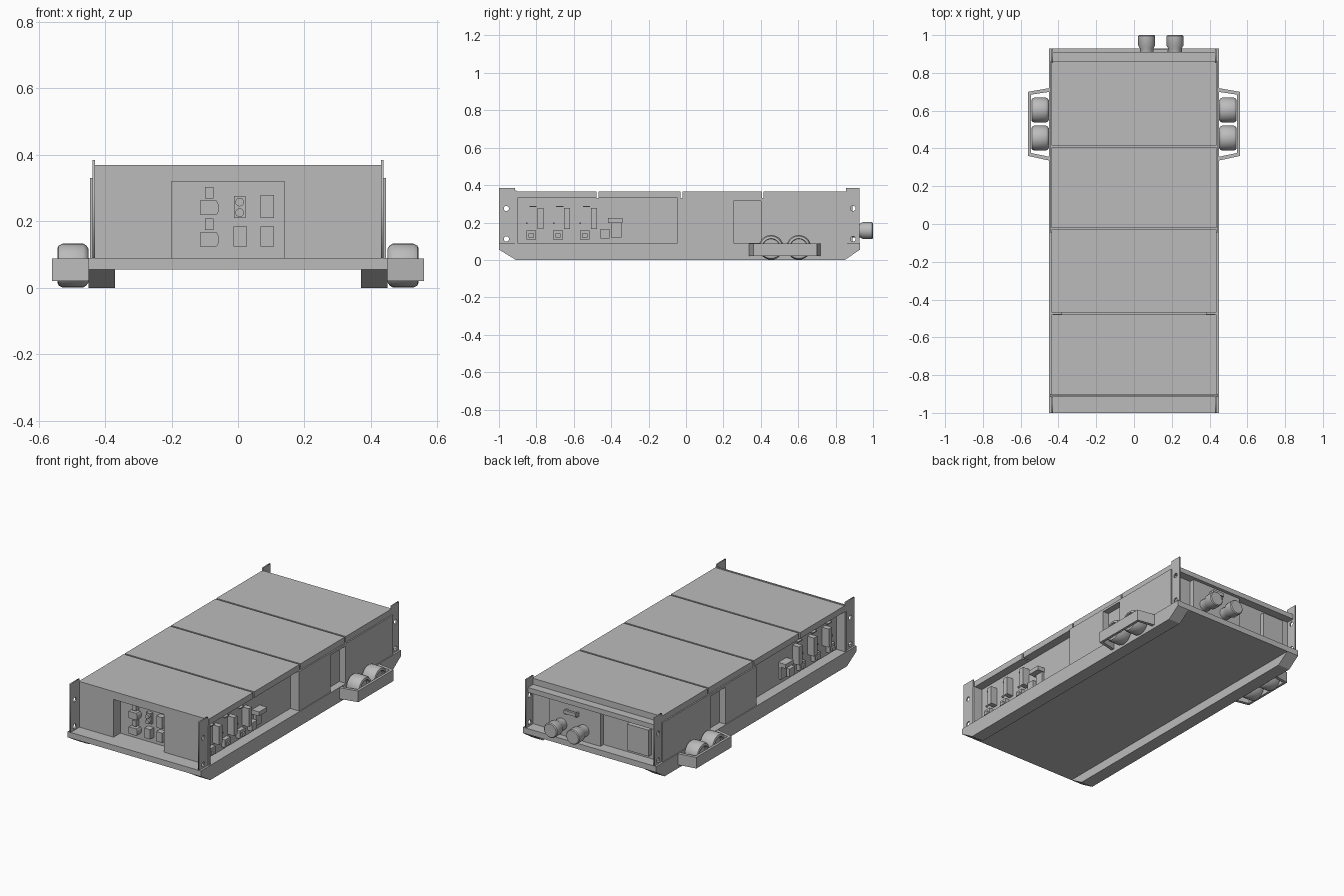
import bpy, bmesh, math
from mathutils import Vector

cube = bpy.data.objects.get("Cube")
if cube:
    bpy.data.objects.remove(cube, do_unlink=True)

grey = bpy.data.materials.new("plain grey")
grey.use_nodes = True
GREY = (0.5, 0.5, 0.5, 1)
grey.diffuse_color = GREY
grey.node_tree.nodes["Principled BSDF"].inputs["Base Color"].default_value = GREY


def add_object(name, bm):
    bmesh.ops.recalc_face_normals(bm, faces=bm.faces)
    mesh = bpy.data.meshes.new(name)
    bm.to_mesh(mesh)
    bm.free()
    mesh.materials.append(grey)
    obj = bpy.data.objects.new(name, mesh)
    bpy.context.collection.objects.link(obj)
    return obj


def box(name, x, y, z):
    """Box from (min, max) ranges on each axis."""
    bm = bmesh.new()
    bmesh.ops.create_cube(bm, size=1)
    for v in bm.verts:
        v.co = Vector([(r[0] + r[1]) / 2 + c * (r[1] - r[0])
                       for r, c in zip((x, y, z), v.co)])
    return add_object(name, bm)


def both(name, x, y, z):
    """Box on the left side and its mirror on the right."""
    box("left_" + name, x, y, z)
    box("right_" + name, (-x[1], -x[0]), y, z)


def prism(name, points, offset):
    """Polygon extruded along an offset vector."""
    bm = bmesh.new()
    face = bm.faces.new([bm.verts.new(p) for p in points])
    ext = bmesh.ops.extrude_face_region(bm, geom=[face])["geom"]
    bmesh.ops.translate(bm, vec=offset, verts=[e for e in ext if isinstance(e, bmesh.types.BMVert)])
    return add_object(name, bm)


def lathe(name, profile, origin, axis, segments=28):
    """Turn (distance along axis, radius) pairs round the x or y axis."""
    bm = bmesh.new()
    rings = []
    for d, r in profile:
        ring = []
        for i in range(segments):
            a = math.tau * i / segments
            u, w = r * math.cos(a), r * math.sin(a)
            p = (d, u, w) if axis == "x" else (u, d, w)
            ring.append(bm.verts.new(Vector(origin) + Vector(p)))
        rings.append(ring)
    for a, b in zip(rings, rings[1:]):
        for i in range(segments):
            j = (i + 1) % segments
            bm.faces.new((a[i], a[j], b[j], b[i]))
    bm.faces.new(rings[0])
    bm.faces.new(rings[-1])
    obj = add_object(name, bm)
    bpy.ops.object.select_all(action="DESELECT")
    obj.select_set(True)
    bpy.context.view_layer.objects.active = obj
    bpy.ops.object.shade_smooth_by_angle(angle=math.radians(35))
    return obj


# Chassis floor and the two skids with sloped ends
FRONT, BACK = -1.0, 0.93
box("floor", (-0.45, 0.45), (FRONT, BACK), (0.055, 0.09))
skid = [(FRONT, 0.055), (-0.91, 0), (0.85, 0), (BACK, 0.055)]
for side, x in (("left", 0.37), ("right", -0.45)):
    prism(side + "_skid", [(x, y, z) for y, z in skid], (0.08, 0, 0))

# Body core, with thicker wall sections leaving recessed bays
WALL = (0.09, 0.33)
box("body_core", (-0.385, 0.385), (-0.85, 0.86), WALL)
both("front_pier", (0.38, 0.445), (-0.915, -0.9), WALL)
both("middle_wall", (0.38, 0.445), (-0.045, 0.255), WALL)
both("rear_wall", (0.38, 0.445), (0.4, 0.86), WALL)
both("door_panel", (0.38, 0.405), (0.255, 0.4), (0.09, 0.315))
both("door_header", (0.38, 0.445), (0.255, 0.4), (0.315, 0.33))

# Front wall around its recessed control bay
box("front_wall_right", (-0.385, -0.2), (-0.915, -0.85), WALL)
box("front_wall_left", (0.14, 0.385), (-0.915, -0.85), WALL)
box("front_header", (-0.2, 0.14), (-0.915, -0.85), (0.32, 0.33))

# Four roof lids separated by narrow gaps
for i, y in enumerate([(-0.905, -0.478), (-0.468, -0.03), (-0.02, 0.405), (0.415, 0.86)]):
    box(f"roof_lid_{i + 1}", (-0.437, 0.437), y, (0.33, 0.367))
box("front_roof_lip", (-0.437, 0.437), (-0.917, -0.907), (0.328, 0.37))
box("rear_roof_ledge", (-0.437, 0.437), (0.86, 0.91), (0.3, 0.33))


# Corner lifting plates, each with two round holes
def corner_plate(name, x, y0, y1, hole_y):
    curve = bpy.data.curves.new(name, "CURVE")
    curve.dimensions = "2D"
    curve.fill_mode = "BOTH"
    curve.extrude = 0.004
    outlines = [[(y0, 0.09), (y1, 0.09), (y1, 0.385), (y0, 0.385)]]
    for hz in (0.112, 0.275):
        outlines.append([(hole_y + 0.014 * math.cos(math.tau * k / 16),
                          hz + 0.014 * math.sin(math.tau * k / 16)) for k in range(16)])
    for pts in outlines:
        spline = curve.splines.new("POLY")
        spline.points.add(len(pts) - 1)
        for p, (u, v) in zip(spline.points, pts):
            p.co = (u, v, 0, 1)
        spline.use_cyclic_u = True
    curve.materials.append(grey)
    obj = bpy.data.objects.new(name, curve)
    obj.location.x = x
    obj.rotation_euler = (math.pi / 2, 0, math.pi / 2)
    bpy.context.collection.objects.link(obj)


for side, s in (("left", 1), ("right", -1)):
    corner_plate(side + "_front_corner_plate", s * 0.434, -1, -0.915, -0.96)
    corner_plate(side + "_rear_corner_plate", s * 0.434, 0.855, 0.927, 0.893)

# Side bay equipment: breakers, sockets, clips and a junction box
for i in range(3):
    y = -0.795 + 0.143 * i
    both(f"breaker_{i + 1}", (0.38, 0.43), (y, y + 0.032), (0.165, 0.277))
    both(f"socket_{i + 1}", (0.38, 0.41), (y - 0.058, y - 0.006), (0.11, 0.158))
    both(f"socket_face_{i + 1}", (0.41, 0.42), (y - 0.046, y - 0.018), (0.12, 0.14))
    both(f"clip_{i + 1}", (0.38, 0.4), (y - 0.042, y - 0.004), (0.282, 0.288))
    both(f"stud_{i + 1}", (0.38, 0.395), (y - 0.06, y - 0.052), (0.192, 0.2))
both("junction_box", (0.38, 0.435), (-0.418, -0.34), (0.198, 0.224))
both("junction_leg", (0.38, 0.4), (-0.4, -0.345), (0.12, 0.198))
both("small_socket", (0.38, 0.415), (-0.458, -0.408), (0.115, 0.165))

# Front control bay equipment
for i, z in enumerate((0.125, 0.22)):
    outline = [(-0.115, 0), (-0.064, 0), (-0.058, 0.01), (-0.058, 0.03), (-0.064, 0.042), (-0.115, 0.042)]
    prism(f"connector_{i + 1}", [(x, -0.85, z + dz) for x, dz in outline], (0, -0.04, 0))
    box(f"connector_cap_{i + 1}", (-0.099, -0.073), (-0.88, -0.85), (z + 0.049, z + 0.084))
    box(f"relay_{i + 1}", (0.068, 0.108), (-0.885, -0.85), (z - 0.01 * i, z + 0.06))
box("switch_plate", (-0.012, 0.022), (-0.87, -0.85), (0.21, 0.276))
box("lower_switch", (-0.013, 0.027), (-0.885, -0.85), (0.125, 0.185))
for i, z in enumerate((0.226, 0.258)):
    lathe(f"button_{i + 1}", [(0, 0.013), (-0.015, 0.013)], (0.005, -0.87, z), "y", 16)

# Rear connection block with two flared pipes, a handle and a cabinet
box("rear_block", (-0.045, 0.3), (0.86, 0.89), (0.09, 0.3))
for i, x in enumerate((0.067, 0.217)):
    lathe(f"rear_pipe_{i + 1}", [(0, 0.036), (0.05, 0.036), (0.065, 0.045), (0.115, 0.045),
                                 (0.12, 0.04)], (x, 0.88, 0.157), "y")
box("rear_handle_bar", (0.1, 0.18), (0.91, 0.925), (0.245, 0.265))
for i, x in enumerate((0.1, 0.17)):
    box(f"rear_handle_leg_{i + 1}", (x, x + 0.01), (0.89, 0.915), (0.235, 0.26))
box("rear_cabinet", (-0.37, -0.225), (0.86, 0.89), (0.115, 0.275))

# Side guards: open trapezoid rails around paired rollers
path = [(0.445, 0.335), (0.56, 0.36), (0.56, 0.7), (0.445, 0.72)]
inner = [(0.445, 0.355), (0.545, 0.376), (0.545, 0.685), (0.445, 0.7)]
roller = [(0, 0.05), (0.006, 0.06), (0.016, 0.066), (0.078, 0.066), (0.09, 0.06),
          (0.093, 0.053), (0.093, 0.047), (0.07, 0.045)]
for side, s in (("left", 1), ("right", -1)):
    ring = path + inner[::-1]
    prism(side + "_guard", [(s * x, y, 0.02) for x, y in ring], (0, 0, 0.068))
    for i, y in enumerate((0.455, 0.603)):
        lathe(f"{side}_roller_{i + 1}", [(s * d, r) for d, r in roller],
              (s * 0.45, y, 0.067), "x")
